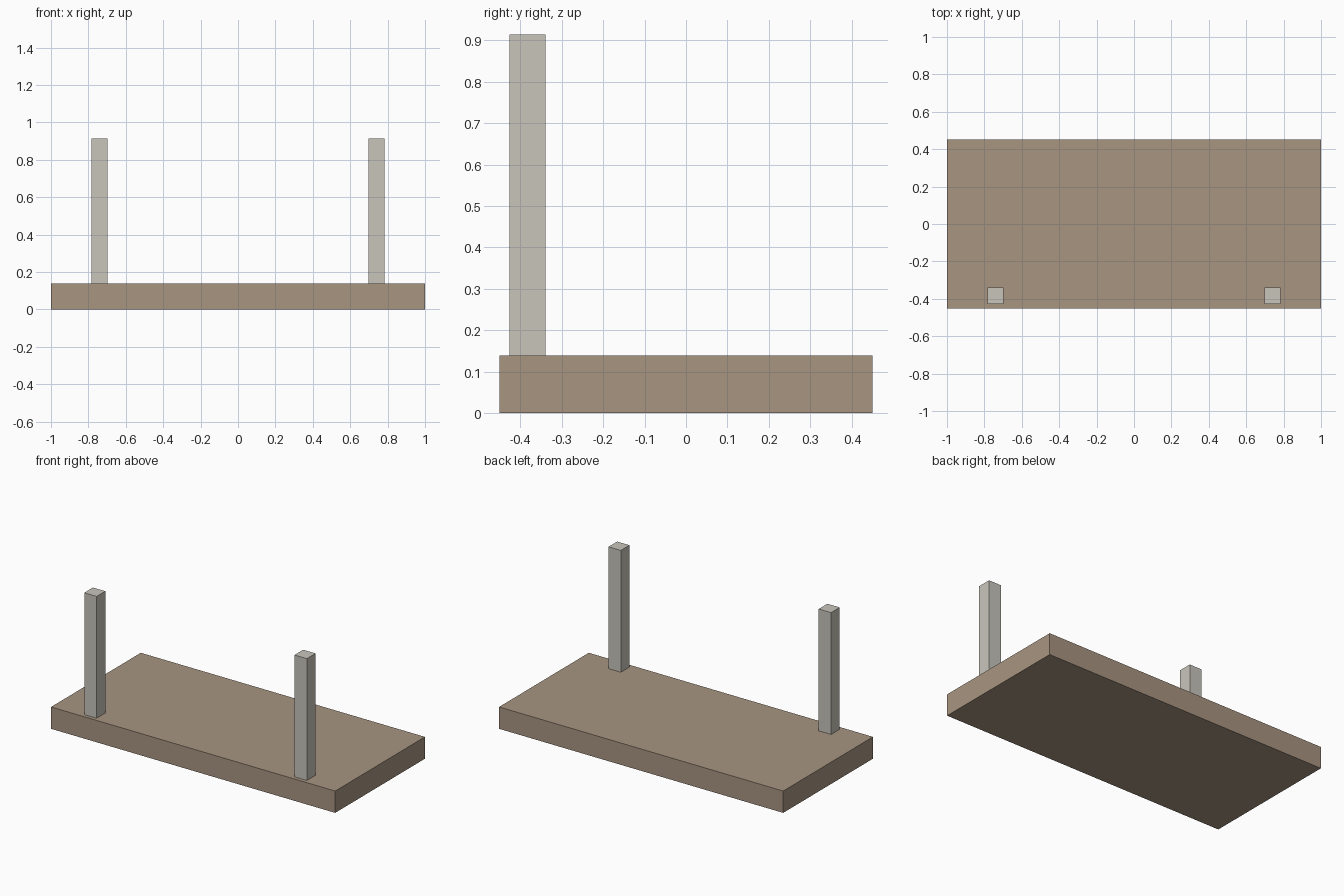
import bpy

if "Cube" in bpy.data.objects:
    bpy.data.objects.remove(bpy.data.objects["Cube"])


def material(name, rgb):
    mat = bpy.data.materials.new(name)
    mat.diffuse_color = (*rgb, 1)
    mat.use_nodes = True
    mat.node_tree.nodes["Principled BSDF"].inputs["Base Color"].default_value = mat.diffuse_color
    return mat


def box(name, lo, hi, mat):
    """Axis-aligned box between two corners."""
    centre = [(a + b) / 2 for a, b in zip(lo, hi)]
    bpy.ops.mesh.primitive_cube_add(size=1, location=centre)
    ob = bpy.context.object
    ob.name = name
    ob.scale = [b - a for a, b in zip(lo, hi)]
    bpy.ops.object.transform_apply(location=False, rotation=False, scale=True)
    ob.data.materials.append(mat)
    return ob


brown = material("brown", (0.39, 0.30, 0.22))
pale = material("pale_stone", (0.58, 0.56, 0.50))

# Slab lying on the ground
BASE_TOP = 0.139
box("base_slab", (-1, -0.451, 0), (1, 0.451, BASE_TOP), brown)

# Pair of square posts along the front edge
HALF = 0.0435
for side, x in (("left", -0.74), ("right", 0.74)):
    box(side + "_post", (x - HALF, -0.4265, BASE_TOP),
        (x + HALF, -0.3395, 0.914), pale)
